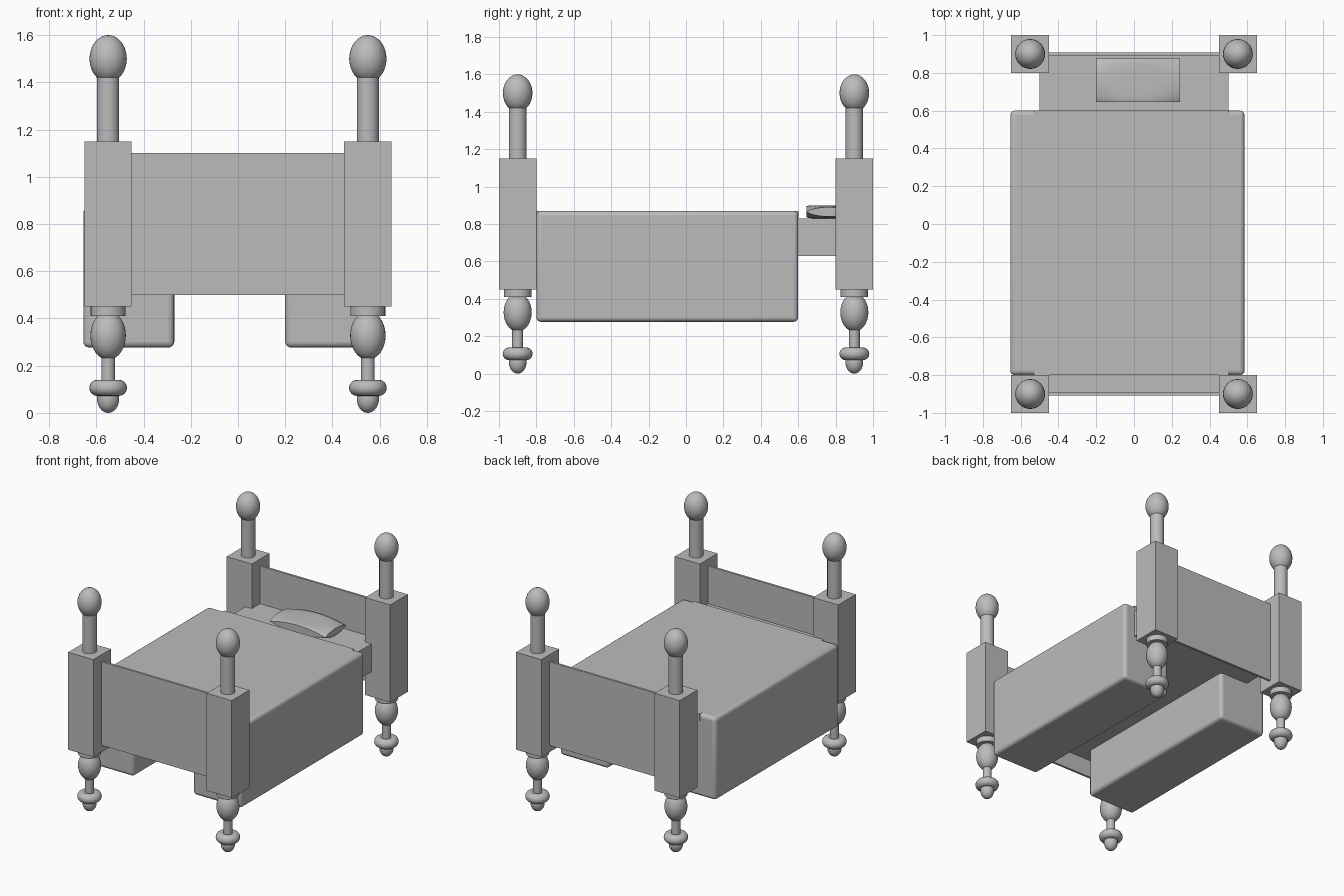
import bpy, math

default = bpy.data.objects.get("Cube")
if default:
    bpy.data.objects.remove(default)

grey = bpy.data.materials.new("plain grey")
grey.use_nodes = True
colour = (0.5, 0.5, 0.5, 1)
grey.diffuse_color = colour
grey.node_tree.nodes["Principled BSDF"].inputs["Base Color"].default_value = colour


def finish(name, smooth=True):
    ob = bpy.context.object
    ob.name = name
    ob.data.materials.append(grey)
    bpy.ops.object.transform_apply(location=False, rotation=False, scale=True)
    if smooth:
        bpy.ops.object.shade_smooth_by_angle(angle=math.radians(40))
    return ob


def box(name, x, y, z, bevel=0):
    """Box from (low, high) ranges, optionally with rounded edges."""
    ranges = (x, y, z)
    bpy.ops.mesh.primitive_cube_add(size=1, location=[(a + b) / 2 for a, b in ranges])
    bpy.context.object.scale = [b - a for a, b in ranges]
    ob = finish(name, smooth=bevel > 0)
    if bevel:
        mod = ob.modifiers.new("Rounded edges", "BEVEL")
        mod.width = bevel
        mod.segments = 4
    return ob


def cylinder(name, x, y, low, high, radius):
    bpy.ops.mesh.primitive_cylinder_add(vertices=32, radius=radius, depth=high - low,
                                        location=(x, y, (low + high) / 2))
    return finish(name)


def egg(name, x, y, low, high, radius):
    bpy.ops.mesh.primitive_uv_sphere_add(segments=32, ring_count=16, radius=1,
                                         location=(x, y, (low + high) / 2))
    bpy.context.object.scale = (radius, radius, (high - low) / 2)
    return finish(name)


# Four turned corner posts
for end, y in (("foot", -0.9), ("head", 0.9)):
    for side, x in (("left", 0.55), ("right", -0.55)):
        tag = f"{end}_{side}"
        box(f"{tag}_post_block", (x - 0.1, x + 0.1), (y - 0.1, y + 0.1), (0.45, 1.15))
        cylinder(f"{tag}_post_shaft", x, y, 1.15, 1.44, 0.047)
        egg(f"{tag}_finial", x, y, 1.4, 1.6, 0.079)
        cylinder(f"{tag}_leg_collar", x, y, 0.41, 0.45, 0.074)
        egg(f"{tag}_leg_bulb", x, y, 0.225, 0.43, 0.075)
        cylinder(f"{tag}_leg_neck", x, y, 0.08, 0.26, 0.029)
        bpy.ops.mesh.primitive_torus_add(major_segments=32, minor_segments=16,
                                         major_radius=0.046, minor_radius=0.034,
                                         location=(x, y, 0.106))
        finish(f"{tag}_leg_ring")
        egg(f"{tag}_foot_ball", x, y, 0, 0.12, 0.047)
    # Thin end board between the posts
    box(f"{end}board", (-0.45, 0.45), (y - 0.008, y + 0.008), (0.5, 1.1))

# Mattress and the blanket with its two hanging sides
box("mattress", (-0.5, 0.5), (-0.9, 0.9), (0.63, 0.83))
box("blanket_top", (-0.53, 0.5), (-0.8, 0.602), (0.82, 0.87))
for side, x in (("right", (-0.655, -0.27)), ("left", (0.2, 0.585))):
    box(f"blanket_{side}_side", x, (-0.8, 0.6), (0.277, 0.87), bevel=0.024)

# Pillow: a bulging cushion with pinched corners
cells = 16
verts, faces = [], []
for sign in (1, -1):
    for j in range(cells + 1):
        for i in range(cells + 1):
            u, v = 2 * i / cells - 1, 2 * j / cells - 1
            half = 0.035 - 0.01 * u * u - 0.02 * (u * v) ** 2 - 0.005 * v ** 8
            verts.append((0.022 + 0.222 * u, 0.76 + 0.115 * v, 0.865 + sign * half))
row = cells + 1
layer = row * row
for j in range(cells):
    for i in range(cells):
        a = j * row + i
        quad = (a, a + 1, a + row + 1, a + row)
        faces += [quad, tuple(k + layer for k in reversed(quad))]
for k in range(cells):
    rim = [(k + 1, k), (layer - row + k, layer - row + k + 1),
           (k * row, (k + 1) * row), ((k + 1) * row + cells, k * row + cells)]
    faces += [(a, b, b + layer, a + layer) for a, b in rim]
mesh = bpy.data.meshes.new("pillow")
mesh.from_pydata(verts, [], faces)
pillow = bpy.data.objects.new("pillow", mesh)
bpy.context.collection.objects.link(pillow)
bpy.ops.object.select_all(action="DESELECT")
pillow.select_set(True)
bpy.context.view_layer.objects.active = pillow
finish("pillow")
